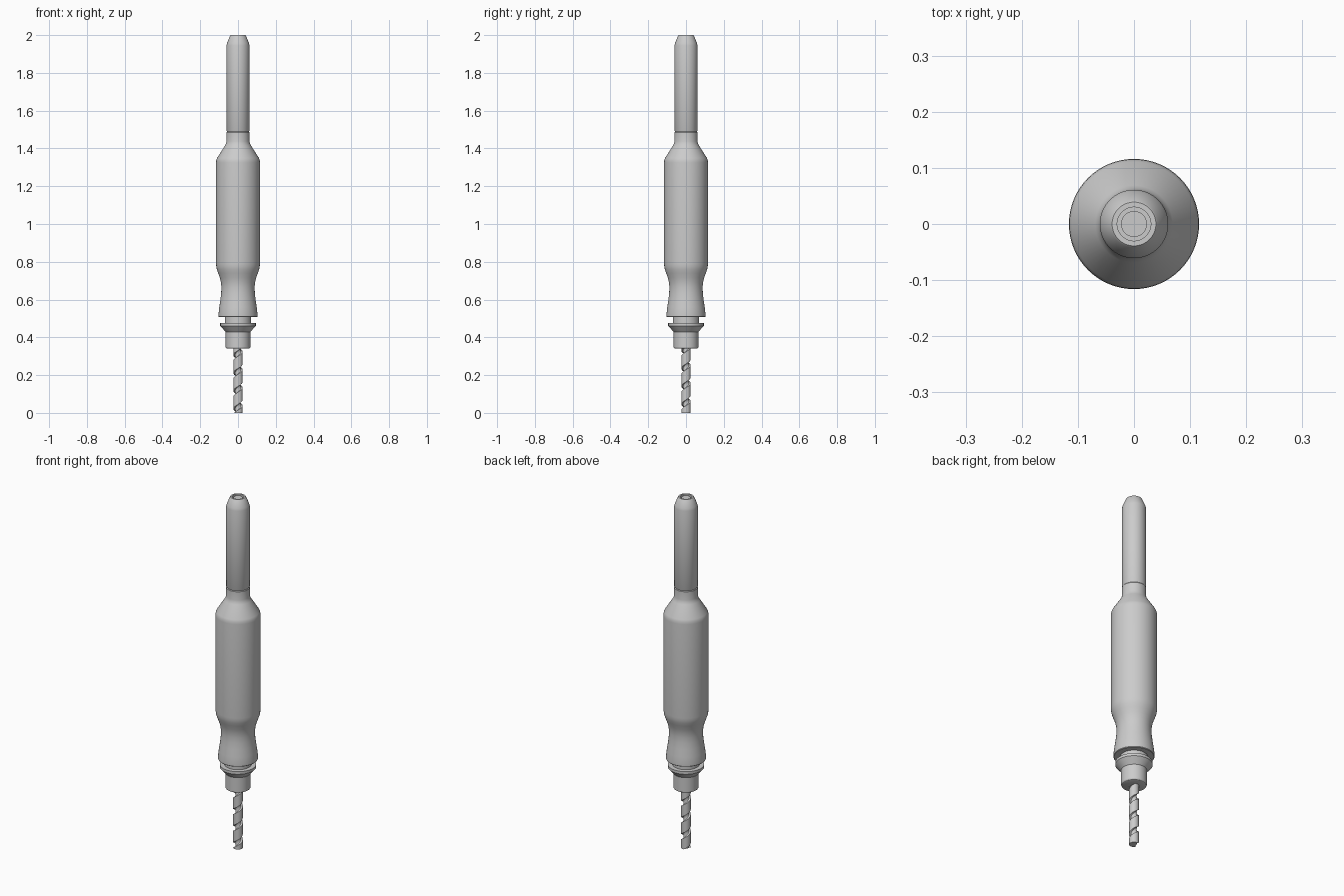
import bpy, bmesh, math

if "Cube" in bpy.data.objects:
    bpy.data.objects.remove(bpy.data.objects["Cube"])

SEG = 64


def finish(name, bm):
    bmesh.ops.recalc_face_normals(bm, faces=bm.faces)
    me = bpy.data.meshes.new(name)
    bm.to_mesh(me)
    bm.free()
    ob = bpy.data.objects.new(name, me)
    bpy.context.collection.objects.link(ob)
    bpy.ops.object.select_all(action='DESELECT')
    ob.select_set(True)
    bpy.context.view_layer.objects.active = ob
    bpy.ops.object.shade_smooth_by_angle(angle=math.radians(30))
    return ob


def skin(bm, rings):
    # bridge neighbouring rings and cap both ends
    n = len(rings[0])
    for a, b in zip(rings, rings[1:]):
        for i in range(n):
            j = (i + 1) % n
            bm.faces.new((a[i], a[j], b[j], b[i]))
    bm.faces.new(rings[0])
    bm.faces.new(rings[-1])


def lathe(name, profile):
    # profile is a list of (radius, z)
    bm = bmesh.new()
    rings = [[bm.verts.new((r * math.cos(2 * math.pi * i / SEG),
                            r * math.sin(2 * math.pi * i / SEG), z))
              for i in range(SEG)] for r, z in profile]
    skin(bm, rings)
    return finish(name, bm)


# rear tube with tapered end and a shallow ring recess
lathe("rear_tube", [(0.058, 1.488), (0.061, 1.494), (0.061, 1.945), (0.058, 1.957),
                    (0.042, 1.997), (0.039, 2.0), (0.030, 2.0), (0.030, 1.985),
                    (0.023, 1.985), (0.023, 1.995)])

# grip body with waist and conical shoulder
lathe("grip_body", [(0.100, 0.507), (0.103, 0.510), (0.103, 0.525), (0.099, 0.56),
                    (0.093, 0.60), (0.089, 0.635), (0.088, 0.665), (0.090, 0.69),
                    (0.096, 0.715), (0.105, 0.74), (0.112, 0.76), (0.115, 0.775),
                    (0.116, 0.79), (0.116, 1.325), (0.115, 1.337), (0.111, 1.349),
                    (0.069, 1.415), (0.064, 1.425), (0.061, 1.438), (0.061, 1.485),
                    (0.058, 1.489)])

# neck, flange and chuck nose
lathe("neck", [(0.070, 0.47), (0.070, 0.51)])
lathe("chuck", [(0.058, 0.340), (0.062, 0.342), (0.065, 0.347), (0.065, 0.428),
                (0.094, 0.461), (0.094, 0.476), (0.072, 0.476)])

# drill bit with a single right-hand flute
PITCH, R, CORE, HALF = 0.095, 0.025, 0.014, math.radians(58)
offsets = [-HALF, -HALF * 0.85, -HALF * 0.45, 0, HALF * 0.45, HALF * 0.85, HALF]
radii = [R, CORE + 0.002, CORE, CORE, CORE, CORE + 0.002, R]
section = list(zip(radii, offsets))
LAND = 24
section += [(R, HALF + (2 * math.pi - 2 * HALF) * k / LAND) for k in range(1, LAND)]
bm = bmesh.new()
rings = []
STEPS = 110
for s in range(STEPS + 1):
    z = 0.355 * s / STEPS
    t = -math.pi / 2 + 2 * math.pi * (z - 0.03) / PITCH
    rings.append([bm.verts.new((r * math.cos(a + t), r * math.sin(a + t), z))
                  for r, a in section])
skin(bm, rings)
finish("drill_bit", bm)
